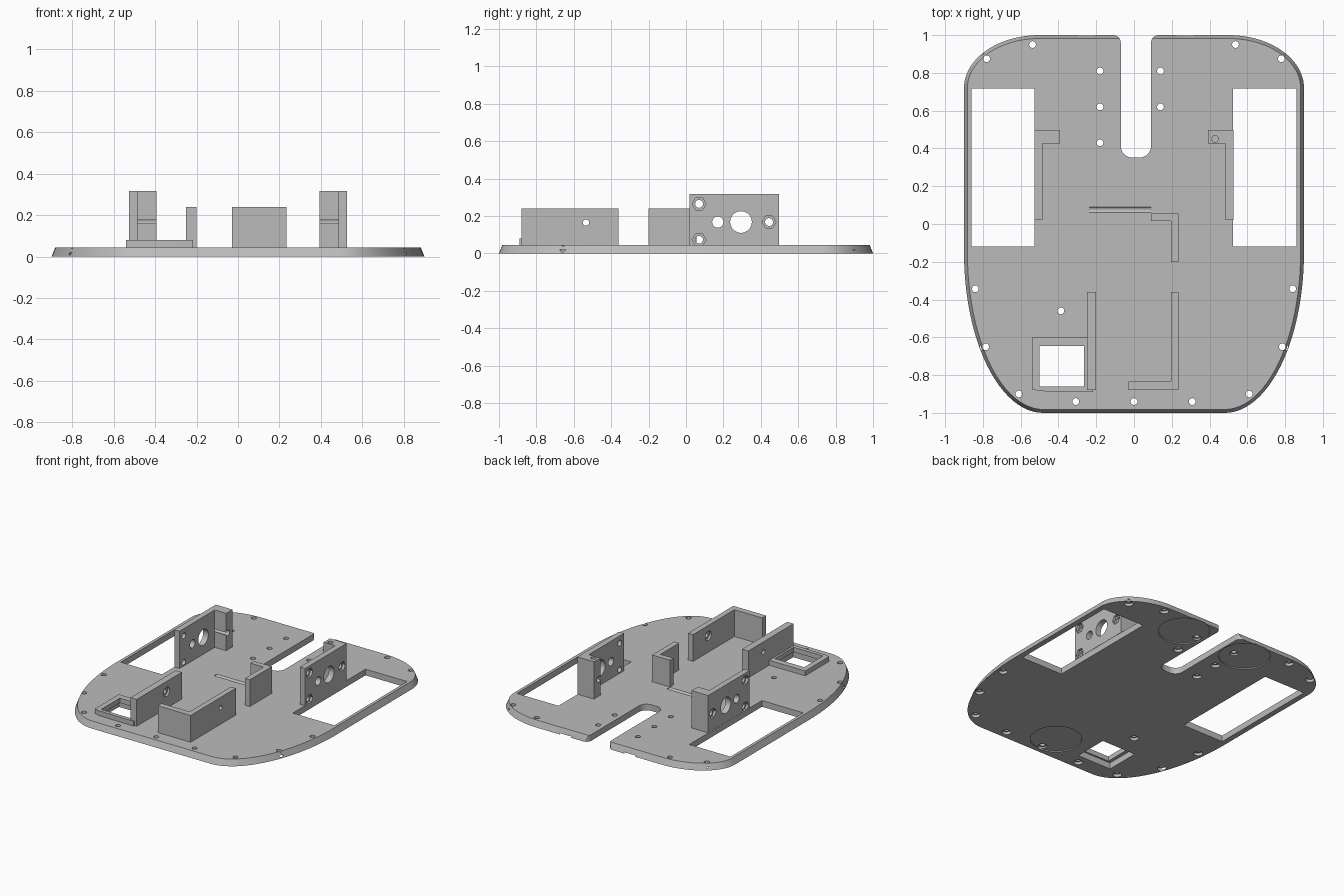
import bpy, bmesh
from math import sin, cos, radians, pi
from mathutils import Matrix

if "Cube" in bpy.data.objects:
    bpy.data.objects.remove(bpy.data.objects["Cube"])

grey = bpy.data.materials.new("grey plastic")
grey.use_nodes = True
grey.diffuse_color = (0.5, 0.5, 0.5, 1)
grey.node_tree.nodes["Principled BSDF"].inputs["Base Color"].default_value = (0.5, 0.5, 0.5, 1)

TOP = 0.045          # top of the base plate
WALL = 0.24          # top of the low walls
MOUNT = 0.317        # top of the motor mounts


def make(name, bm):
    bmesh.ops.recalc_face_normals(bm, faces=bm.faces)
    mesh = bpy.data.meshes.new(name)
    bm.to_mesh(mesh)
    bm.free()
    mesh.materials.append(grey)
    obj = bpy.data.objects.new(name, mesh)
    bpy.context.collection.objects.link(obj)
    return obj


def loft(name, lower, upper, z0, z1):
    """Solid between two outlines with equal point counts."""
    bm = bmesh.new()
    a = [bm.verts.new((x, y, z0)) for x, y in lower]
    b = [bm.verts.new((x, y, z1)) for x, y in upper]
    bm.faces.new(a)
    bm.faces.new(b)
    for i in range(len(a)):
        j = (i + 1) % len(a)
        bm.faces.new((a[i], a[j], b[j], b[i]))
    return make(name, bm)


def prism(name, pts, z0, z1):
    return loft(name, pts, pts, z0, z1)


def box(name, x0, x1, y0, y1, z0, z1):
    return prism(name, [(x0, y0), (x1, y0), (x1, y1), (x0, y1)], z0, z1)


def arc(cx, cy, rx, ry, start, end, n=16):
    angles = [radians(start + (end - start) * i / n) for i in range(n + 1)]
    return [(cx + rx * cos(t), cy + ry * sin(t)) for t in angles]


def rod(axis, center, radius, length, sides=32):
    """Cylinder cutter along x or z."""
    bm = bmesh.new()
    turn = Matrix.Rotation(pi / 2, 4, "Y") if axis == "x" else Matrix()
    bmesh.ops.create_cone(bm, cap_ends=True, segments=sides, radius1=radius, radius2=radius,
                          depth=length, matrix=Matrix.Translation(center) @ turn)
    return make("cutter", bm)


def cut(target, cutter):
    """Subtract the cutter for good and remove it."""
    mod = target.modifiers.new("cut", "BOOLEAN")
    mod.operation = "DIFFERENCE"
    mod.solver = "EXACT"
    mod.object = cutter
    bpy.context.view_layer.objects.active = target
    bpy.ops.object.modifier_apply(modifier=mod.name)
    bpy.data.objects.remove(cutter)


def outline(inset):
    """Plate outline: tight rear corners, long front curves."""
    right = (arc(0.48, -0.15, 0.42 - inset, 0.85 - inset, -90, 0, 24)
             + arc(0.5, 0.72, 0.4 - inset, 0.28 - inset, 0, 90, 24))
    return right + [(-x, y) for x, y in reversed(right)]


parts = []

# Base plate with sloping rim
plate = loft("base_plate", outline(0), outline(0.018), 0, TOP)
parts.append(plate)

# Rear slot with rounded mouth and rounded inner end
slot = (arc(-0.11, 0.96, 0.04, 0.04, 90, 0, 8) + arc(-0.01, 0.412, 0.06, 0.06, 180, 270, 8)
        + arc(0.03, 0.412, 0.06, 0.06, 270, 360, 8) + arc(0.13, 0.96, 0.04, 0.04, 180, 90, 8)
        + [(0.13, 1.1), (-0.11, 1.1)])
cut(plate, prism("cutter", slot, -0.1, 0.2))

# Wheel windows
for x0, x1 in ((-0.86, -0.528), (0.525, 0.86)):
    cut(plate, box("cutter", x0, x1, -0.12, 0.717, -0.1, 0.2))

# Round pad recesses underneath
for x, y in ((-0.25, 0.835), (0.27, 0.835), (0, -0.8)):
    cut(plate, rod("z", (x, y, 0), 0.17, 0.016, 48))

# Screw holes with counterbores underneath
paired = [(0.537, 0.95), (0.78, 0.875), (0.84, -0.343), (0.785, -0.65), (0.61, -0.9), (0.308, -0.94)]
holes = [(s * x, y) for x, y in paired for s in (-1, 1)]
holes += [(-0.18, 0.81), (-0.18, 0.62), (-0.18, 0.43), (0.14, 0.81), (0.14, 0.62),
          (0, -0.94), (-0.387, -0.46)]
for x, y in holes:
    cut(plate, rod("z", (x, y, 0), 0.018, 0.3, 20))
    cut(plate, rod("z", (x, y, 0), 0.03, 0.04, 20))

# Shallow rounded groove
cut(plate, rod("x", (-0.072, 0.075, 0.055), 0.018, 0.325))

# Socket opening, wider underneath
cut(plate, box("cutter", -0.525, -0.252, -0.872, -0.62, -0.1, 0.2))

# Raised socket frame
frame = prism("socket_frame", [(-0.54, -0.875), (-0.5, -0.885), (-0.217, -0.89), (-0.217, -0.88),
                               (-0.25, -0.88), (-0.25, -0.6), (-0.54, -0.6)], TOP, 0.08)
cut(frame, box("cutter", -0.5, -0.265, -0.86, -0.645, 0, 0.2))
parts.append(frame)

# Mirrored motor mounts: wall plus rear flange
for side, s in (("right", -1), ("left", 1)):
    pts = [(0.527, 0.02), (0.527, 0.497), (0.393, 0.497), (0.393, 0.425), (0.485, 0.425), (0.485, 0.02)]
    mount = prism(side + "_motor_mount", [(s * x, y) for x, y in pts], TOP, MOUNT)
    for y, z, r in ((0.294, 0.168, 0.058), (0.17, 0.168, 0.03)):
        cut(mount, rod("x", (s * 0.5, y, z), r, 0.3))
    for y, z in ((0.07, 0.265), (0.07, 0.073), (0.444, 0.168)):
        cut(mount, rod("x", (s * 0.45, y, z), 0.021, 0.3, 20))
        cut(mount, rod("x", (s * 0.527, y, z), 0.037, 0.036, 6))
    if s > 0:
        cut(mount, rod("z", (0.43, 0.45, MOUNT), 0.018, 0.08, 20))
    parts.append(mount)

# Holder walls around the middle bay
side_wall = box("right_holder_wall", -0.25, -0.2, -0.88, -0.36, TOP, WALL)
front_corner = prism("front_corner_wall", [(-0.03, -0.88), (0.235, -0.88), (0.235, -0.36), (0.195, -0.36),
                                           (0.195, -0.835), (-0.03, -0.835)], TOP, WALL)
rear_corner = prism("rear_corner_wall", [(0.09, 0.015), (0.195, 0.015), (0.195, -0.2), (0.235, -0.2),
                                         (0.235, 0.055), (0.09, 0.055)], TOP, WALL)
for wall, x, inner in ((side_wall, -0.225, -0.2), (front_corner, 0.215, 0.195)):
    cut(wall, rod("x", (x, -0.535, 0.165), 0.017, 0.15, 20))
    cut(wall, rod("x", (inner, -0.535, 0.165), 0.034, 0.03, 24))
parts += [side_wall, front_corner, rear_corner]

# Smooth round surfaces, keep edges sharp
bpy.ops.object.select_all(action="DESELECT")
for obj in parts:
    obj.select_set(True)
bpy.context.view_layer.objects.active = plate
bpy.ops.object.shade_smooth_by_angle(angle=radians(30))
